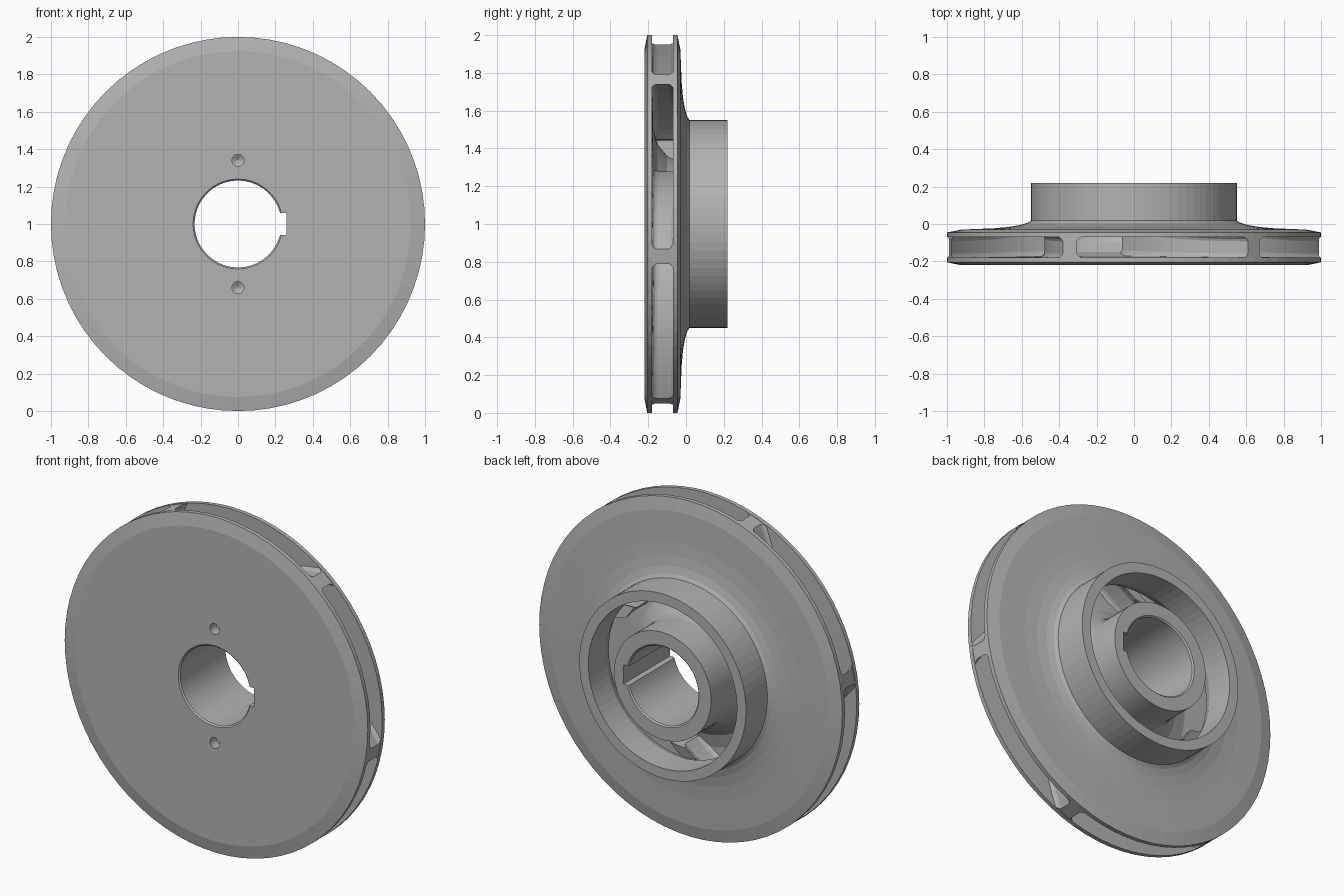
import bpy, bmesh, math
from mathutils import Matrix

cube = bpy.data.objects.get("Cube")
if cube:
    bpy.data.objects.remove(cube)

SEGMENTS = 72
VANES = 6

metal = bpy.data.materials.new("cast_grey")
metal.use_nodes = True
GREY = (0.45, 0.45, 0.45, 1)
metal.diffuse_color = GREY
metal.node_tree.nodes["Principled BSDF"].inputs["Base Color"].default_value = GREY


def finish(name, bm):
    """Turn a bmesh into an object whose axis runs along y through z = 1."""
    bmesh.ops.recalc_face_normals(bm, faces=bm.faces)
    mesh = bpy.data.meshes.new(name)
    bm.to_mesh(mesh)
    bm.free()
    mesh.materials.append(metal)
    ob = bpy.data.objects.new(name, mesh)
    ob.location.z = 1
    bpy.context.collection.objects.link(ob)
    return ob


def skin(bm, rings, close_rows):
    """Join rings of points with quads; each ring is a closed loop."""
    rows = [[bm.verts.new(p) for p in ring] for ring in rings]
    count = len(rows[0])
    for i in range(len(rows) if close_rows else len(rows) - 1):
        a, b = rows[i], rows[(i + 1) % len(rows)]
        for j in range(count):
            k = (j + 1) % count
            bm.faces.new((a[j], a[k], b[k], b[j]))
    return rows


def polar(r, angle, y):
    return (r * math.cos(angle), y, r * math.sin(angle))


def revolve(name, profile):
    bm = bmesh.new()
    rings = [[polar(r, math.tau * s / SEGMENTS, y) for r, y in profile]
             for s in range(SEGMENTS)]
    skin(bm, rings, True)
    return finish(name, bm)


def cut(target, cutter):
    cutter.hide_render = True
    cutter.hide_set(True)
    mod = target.modifiers.new(cutter.name, 'BOOLEAN')
    mod.operation = 'DIFFERENCE'
    mod.solver = 'EXACT'
    mod.object = cutter


# Back plate with hub and bore, as (radius, y)
hub = revolve("hub_plate", [
    (0.24, -0.22), (0.925, -0.22), (1, -0.205), (1, -0.18),
    (0.5, -0.172), (0.42, -0.15), (0.36, -0.1), (0.33, -0.04), (0.32, 0.02),
    (0.32, 0.22), (0.24, 0.22), (0.232, 0.212), (0.232, -0.212)])

# Shroud with inlet neck
revolve("inlet_shroud", [
    (0.49, 0.22), (0.55, 0.22), (0.55, 0.018), (0.57, 0.006), (0.61, -0.006),
    (0.67, -0.016), (0.75, -0.023), (0.925, -0.03), (1, -0.045), (1, -0.07),
    (0.72, -0.062), (0.62, -0.052), (0.55, -0.03), (0.51, 0), (0.49, 0.05)])

# Keyway
bm = bmesh.new()
bmesh.ops.create_cube(bm, size=1)
bmesh.ops.scale(bm, vec=(0.16, 0.6, 0.115), verts=bm.verts)
bmesh.ops.translate(bm, vec=(0.18, 0, 0), verts=bm.verts)
cut(hub, finish("keyway_cutter", bm))

# Two drilled holes with conical bottoms
for side, label in ((1, "upper"), (-1, "lower")):
    bm = bmesh.new()
    rings = [[(r * math.cos(t * math.tau / 24), y, 0.34 * side + r * math.sin(t * math.tau / 24))
              for t in range(24)] for r, y in ((0.032, -0.3), (0.032, -0.16), (0.003, -0.142))]
    rows = skin(bm, rings, False)
    bm.faces.new(rows[0])
    bm.faces.new(rows[-1])
    cut(hub, finish(label + "_hole_cutter", bm))

# Swept vanes, flared where they meet the plate and shroud
STEPS = 20
FLARE = ((0, 0.03), (0.1, 0.02), (0.16, 0.007), (0.25, 0),
         (0.75, 0), (0.84, 0.007), (0.9, 0.02), (1, 0.03))
for n in range(VANES):
    start = math.radians(-10 + 60 * n)
    bm = bmesh.new()
    rings = []
    for s in range(STEPS + 1):
        r = 0.998 - 0.55 * s / STEPS
        middle = start - math.log(r)
        half = (0.04 - 0.022 * (s / STEPS) ** 2) / r
        low, high = -0.19, -0.06 + 0.06 * ((1 - r) / 0.5) ** 2
        left = [polar(r, middle - half - f / r, low + (high - low) * t) for t, f in FLARE]
        right = [polar(r, middle + half + f / r, low + (high - low) * t) for t, f in FLARE]
        rings.append(left + right[::-1])
    rows = skin(bm, rings, False)
    bm.faces.new(rows[0])
    bm.faces.new(rows[-1])
    finish("vane_%d" % (n + 1), bm)
